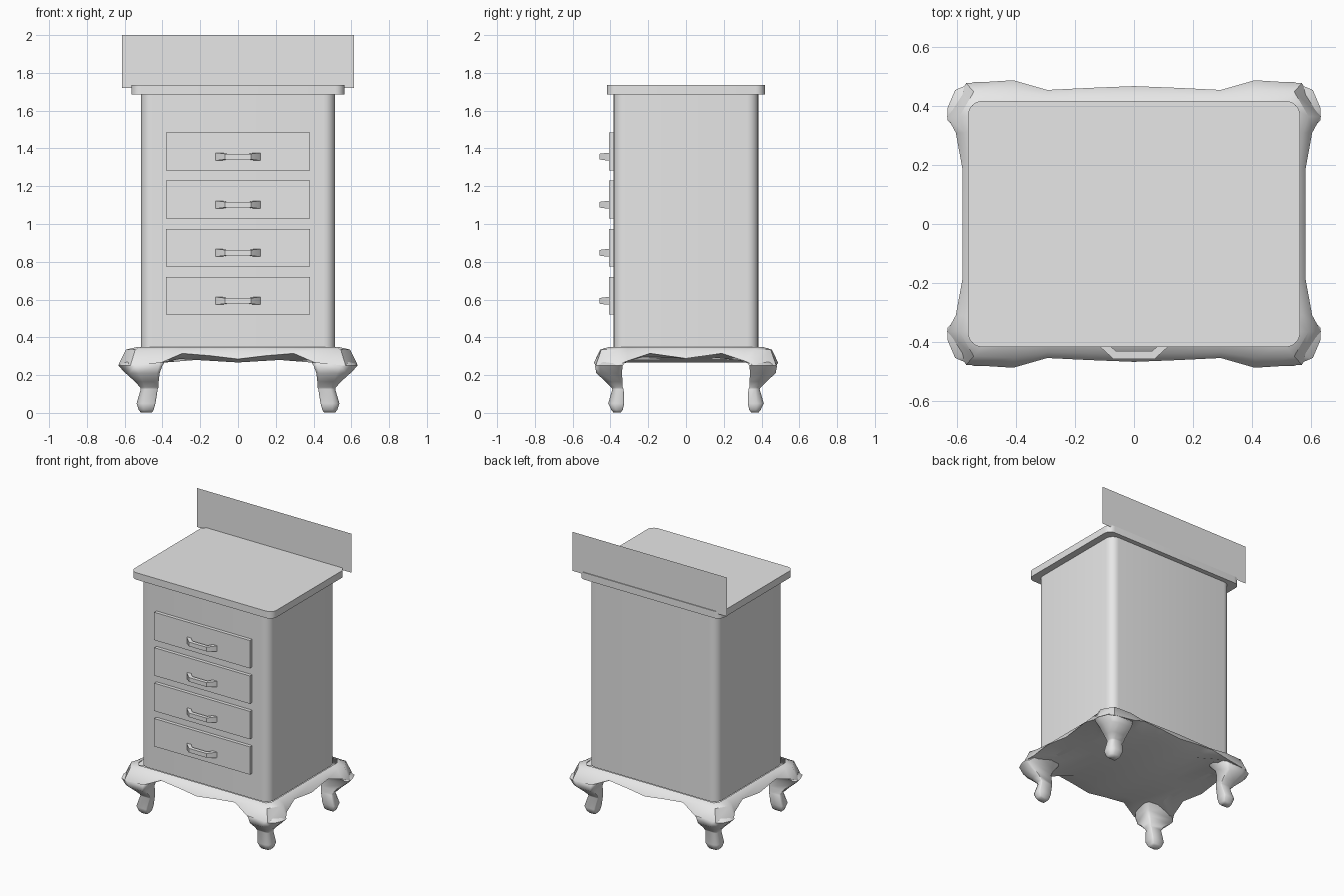
import bpy, bmesh, math

if "Cube" in bpy.data.objects:
    bpy.data.objects.remove(bpy.data.objects["Cube"], do_unlink=True)

GREY = (0.8, 0.8, 0.8, 1)
mat = bpy.data.materials.new("plain_grey")
mat.use_nodes = True
mat.diffuse_color = GREY
mat.node_tree.nodes["Principled BSDF"].inputs["Base Color"].default_value = GREY


def loft(name, rings, caps=True, angle=35):
    """Skin a list of equal-length closed rings into one object."""
    bm = bmesh.new()
    rows = [[bm.verts.new(p) for p in ring] for ring in rings]
    n = len(rows[0])
    for a, b in zip(rows, rows[1:]):
        for i in range(n):
            j = (i + 1) % n
            bm.faces.new((a[i], a[j], b[j], b[i]))
    if caps:
        bm.faces.new(rows[0][::-1])
        bm.faces.new(rows[-1])
    bmesh.ops.remove_doubles(bm, verts=bm.verts, dist=0.0005)
    bmesh.ops.recalc_face_normals(bm, faces=bm.faces)
    mesh = bpy.data.meshes.new(name)
    bm.to_mesh(mesh)
    bm.free()
    mesh.materials.append(mat)
    ob = bpy.data.objects.new(name, mesh)
    bpy.context.collection.objects.link(ob)
    bpy.ops.object.select_all(action='DESELECT')
    ob.select_set(True)
    bpy.context.view_layer.objects.active = ob
    bpy.ops.object.shade_smooth_by_angle(angle=math.radians(angle))
    return ob


def rounded_rect(hx, hy, r, z, steps=6):
    pts = []
    for k, (sx, sy) in enumerate([(1, 1), (-1, 1), (-1, -1), (1, -1)]):
        for s in range(steps + 1):
            a = (k + s / steps) * math.pi / 2
            pts.append((sx * (hx - r) + r * math.cos(a),
                        sy * (hy - r) + r * math.sin(a), z))
    return pts


def box_ring(x0, x1, y0, y1, z):
    return [(x0, y0, z), (x1, y0, z), (x1, y1, z), (x0, y1, z)]


def four_way(q):
    """Mirror a quarter outline, running from the +y axis to the +x axis."""
    return (q + [(x, -y, z) for x, y, z in q[-2::-1]]
            + [(-x, -y, z) for x, y, z in q[1:]]
            + [(-x, y, z) for x, y, z in q[-2:0:-1]])


# Cabinet body and top
loft("cabinet_body", [rounded_rect(0.513, 0.383, 0.06, z) for z in (0.34, 1.69)])
loft("cabinet_top", [rounded_rect(0.564, 0.418, 0.05, z) for z in (1.685, 1.735)])

# Thin upright board at the back
mesh = bpy.data.meshes.new("back_board")
mesh.from_pydata([(-0.615, 0.412, 1.72), (0.615, 0.412, 1.72),
                  (0.615, 0.412, 2), (-0.615, 0.412, 2)], [], [(0, 1, 2, 3)])
mesh.materials.append(mat)
bpy.context.collection.objects.link(bpy.data.objects.new("back_board", mesh))

# Drawers, each with a bowed handle
for i in range(4):
    z = 0.62 + 0.2545 * i
    loft(f"drawer_{i + 1}", [box_ring(-0.38, 0.38, -0.408, -0.37, z + s)
                             for s in (-0.1, 0.1)])
    zh = z - 0.027
    half = [(0.122, 0.085, -0.405, -0.4, 0.02),
            (0.112, 0.084, -0.42, -0.412, 0.02),
            (0.07, 0.06, -0.458, -0.432, 0.015)]
    spans = [(-a, -b, c, d, h) for a, b, c, d, h in half] + half[::-1]
    loft(f"handle_{i + 1}", [[(a, c, zh - h), (b, d, zh - h), (b, d, zh + h), (a, c, zh + h)]
                             for a, b, c, d, h in spans])

# Flared base: shaped apron swelling into the knees, with a closed underside
lower = [(0, 0.468, 0.285), (0.15, 0.462, 0.303), (0.295, 0.455, 0.315),
         (0.41, 0.488, 0.265), (0.57, 0.478, 0.25), (0.635, 0.365, 0.25),
         (0.605, 0.31, 0.275), (0.583, 0.19, 0.315), (0.583, 0, 0.288)]
upper = [(min(x, 0.53 if y < 0.4 else 0.505), min(y, 0.405), 0.35) for x, y, z in lower]
middle = [(u[0] + 0.6 * (l[0] - u[0]), u[1] + 0.6 * (l[1] - u[1]), 0.335)
          for u, l in zip(upper, lower)]
inner = [(0.75 * x, 0.75 * y, 0.267 + 0.06 * 0.75 * x) for x, y, z in lower]
ridge = [(x, 0, z) for x, y, z in inner]
loft("base_apron", [four_way(r) for r in (upper, middle, lower, inner, ridge)],
     caps=False, angle=50)

# Cabriole legs: z, inner and outer x, inner and outer y, outer corner cut
SECTIONS = [(0.003, 0.455, 0.515, 0.345, 0.385, 0.02),
            (0.015, 0.447, 0.525, 0.335, 0.395, 0.025),
            (0.05, 0.437, 0.537, 0.327, 0.412, 0.035),
            (0.125, 0.425, 0.515, 0.33, 0.39, 0.025),
            (0.135, 0.42, 0.518, 0.335, 0.395, 0.025),
            (0.165, 0.42, 0.545, 0.335, 0.425, 0.04),
            (0.21, 0.415, 0.595, 0.34, 0.475, 0.07),
            (0.25, 0.4, 0.634, 0.335, 0.482, 0.09),
            (0.3, 0.37, 0.57, 0.3, 0.44, 0.08)]


def leg_ring(sx, sy, z, x0, x1, y0, y1, c):
    e = 0.2 * c
    ring = [(x0 + e, y0), (x1 - e, y0), (x1, y0 + e), (x1, y1 - c), (x1 - 0.3 * c, y1 - 0.3 * c),
            (x1 - c, y1), (x0 + e, y1), (x0, y1 - e), (x0, y0 + e)]
    return [(sx * x, sy * y, z) for x, y in ring]


for sx, side in ((1, "left"), (-1, "right")):
    for sy, end in ((1, "back"), (-1, "front")):
        loft(f"{end}_{side}_leg", [leg_ring(sx, sy, *s) for s in SECTIONS], angle=50)
